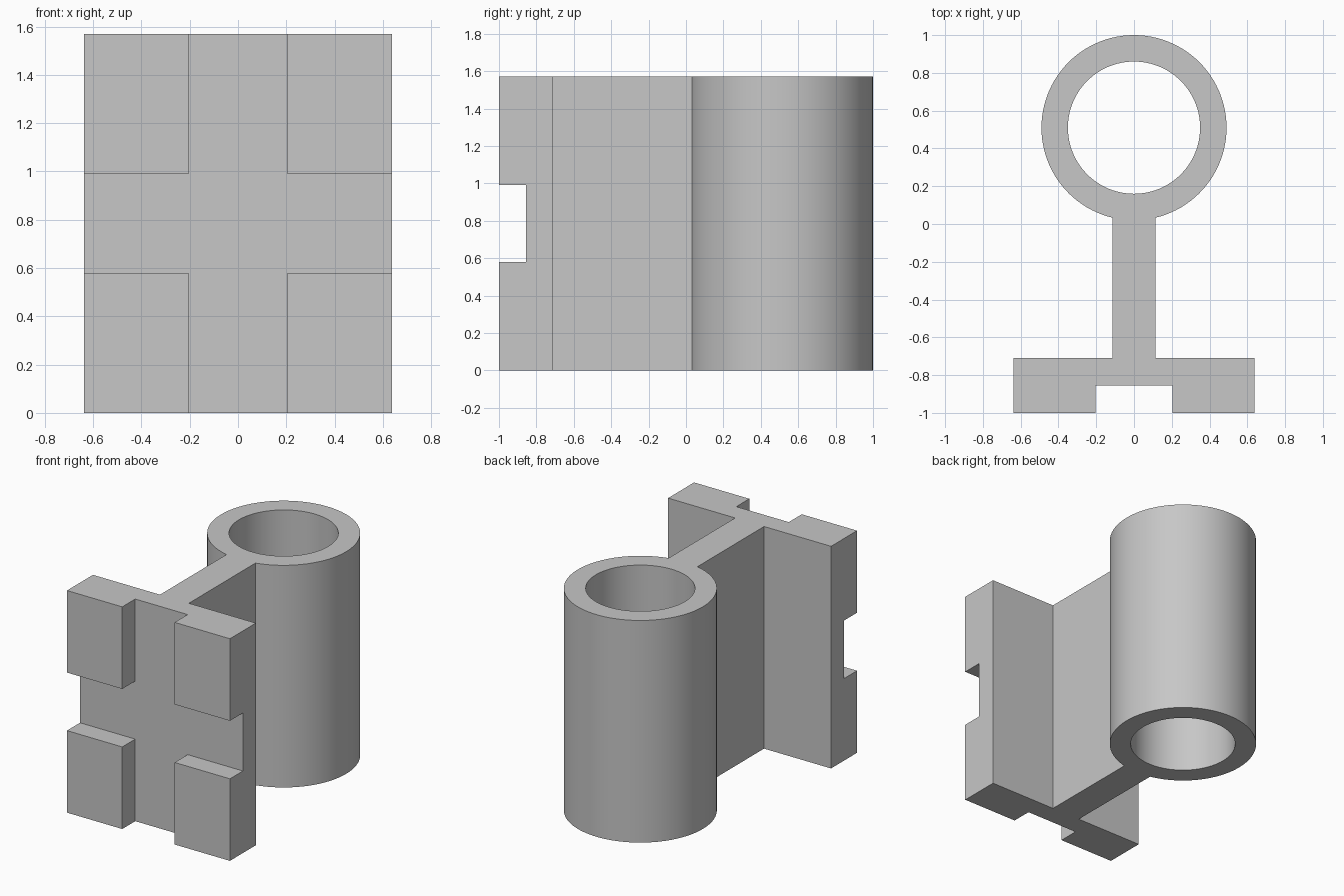
import bpy
import bmesh
from math import asin, cos, sin, pi

cube = bpy.data.objects.get("Cube")
if cube:
    bpy.data.objects.remove(cube, do_unlink=True)

HEIGHT = 1.57
RING_Y, OUTER_R, BORE_R = 0.51, 0.49, 0.35
WEB, PLATE, SLOT = 0.113, 0.637, 0.205
FRONT, SLOT_Y, PLATE_BACK = -1.0, -0.855, -0.71
ARC_STEPS = 96

grey = bpy.data.materials.new("plain grey")
grey.use_nodes = True
colour = (0.57, 0.57, 0.57, 1)
grey.diffuse_color = colour
grey.node_tree.nodes["Principled BSDF"].inputs["Base Color"].default_value = colour


def extrude_outline(name, outline, z0, z1):
    """Closed prism from a flat counter-clockwise outline."""
    bm = bmesh.new()
    face = bm.faces.new([bm.verts.new((x, y, z0)) for x, y in outline])
    top = bmesh.ops.extrude_face_region(bm, geom=[face], use_keep_orig=True)
    moved = [v for v in top["geom"] if isinstance(v, bmesh.types.BMVert)]
    bmesh.ops.translate(bm, verts=moved, vec=(0, 0, z1 - z0))
    bmesh.ops.recalc_face_normals(bm, faces=bm.faces)
    mesh = bpy.data.meshes.new(name)
    bm.to_mesh(mesh)
    bm.free()
    obj = bpy.data.objects.new(name, mesh)
    bpy.context.collection.objects.link(obj)
    mesh.materials.append(grey)
    return obj


def arc(radius, start, end, steps):
    return [(radius * cos(start + (end - start) * i / steps),
             RING_Y + radius * sin(start + (end - start) * i / steps))
            for i in range(steps + 1)]


def cut(target, cutter):
    """Subtract the cutter, then discard it."""
    cutter.hide_render = True
    mod = target.modifiers.new("cut", "BOOLEAN")
    mod.operation = "DIFFERENCE"
    mod.solver = "EXACT"
    mod.object = cutter
    bpy.context.view_layer.objects.active = target
    bpy.ops.object.modifier_apply(modifier=mod.name)
    bpy.data.objects.remove(cutter, do_unlink=True)


# Body: slotted plate, web and round barrel in one outline
half_gap = asin(WEB / OUTER_R)
right_side = [(SLOT, SLOT_Y), (SLOT, FRONT), (PLATE, FRONT),
              (PLATE, PLATE_BACK), (WEB, PLATE_BACK)]
left_side = [(-x, y) for x, y in reversed(right_side)]
barrel = arc(OUTER_R, -pi / 2 + half_gap, 3 * pi / 2 - half_gap, ARC_STEPS)
body = extrude_outline("slotted_bracket", right_side + barrel + left_side, 0, HEIGHT)

# Bore through the barrel
bore = arc(BORE_R, 0, 2 * pi, ARC_STEPS)[:-1]
cut(body, extrude_outline("bore_cutter", bore, -0.1, HEIGHT + 0.1))

# Horizontal channel across the front, crossing the vertical slot
channel = [(-1, FRONT - 0.1), (1, FRONT - 0.1), (1, SLOT_Y), (-1, SLOT_Y)]
cut(body, extrude_outline("channel_cutter", channel,
                          HEIGHT / 2 - SLOT, HEIGHT / 2 + SLOT))

# Smooth the round walls, keep the corners crisp
bpy.ops.object.select_all(action="DESELECT")
body.select_set(True)
bpy.context.view_layer.objects.active = body
bpy.ops.object.shade_smooth_by_angle(angle=pi / 6)
